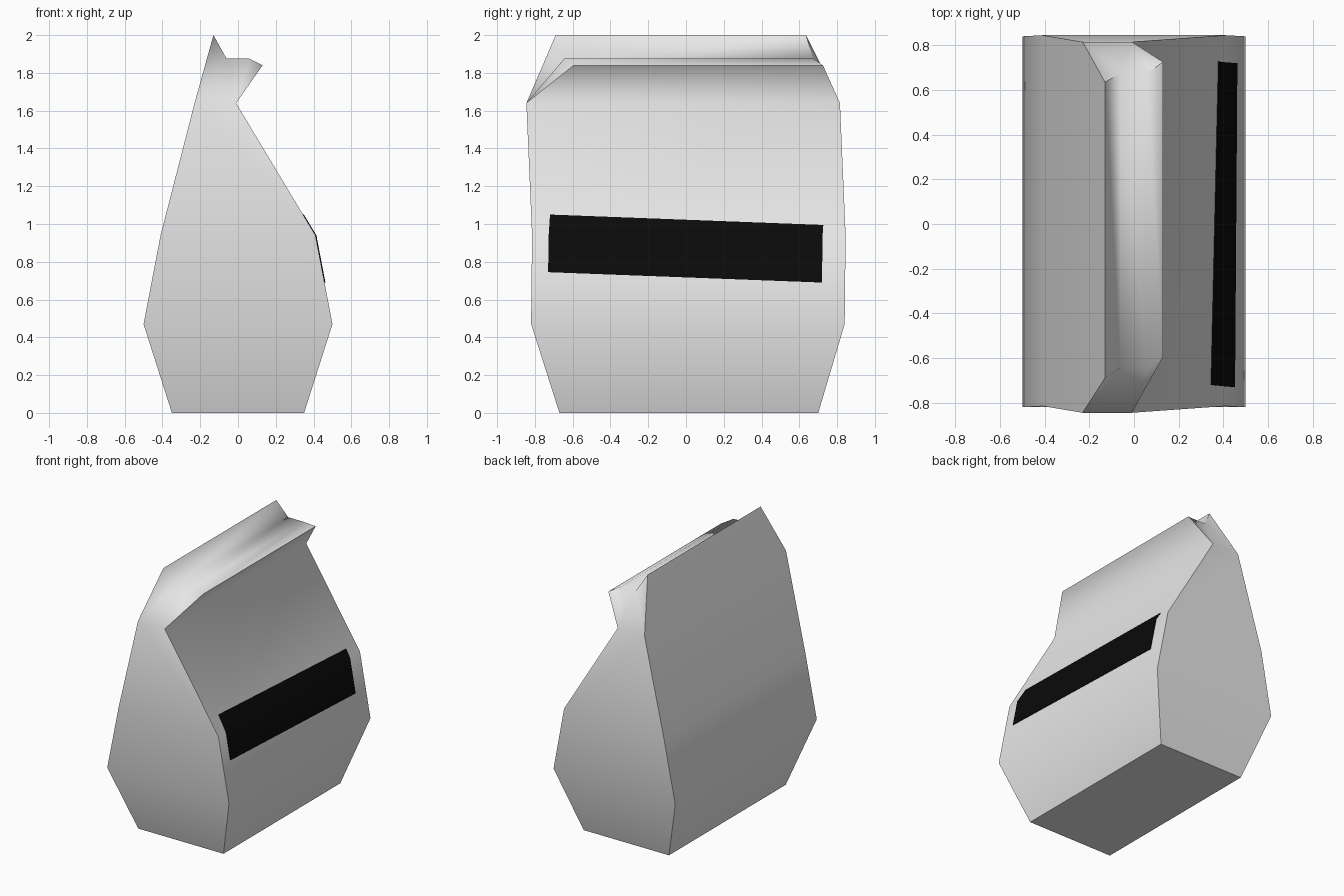
import bpy, bmesh, math

if "Cube" in bpy.data.objects:
    bpy.data.objects.remove(bpy.data.objects["Cube"])


def material(name, rgb):
    m = bpy.data.materials.new(name)
    m.diffuse_color = (*rgb, 1)
    m.use_nodes = True
    m.node_tree.nodes["Principled BSDF"].inputs["Base Color"].default_value = m.diffuse_color
    return m


def make_object(name, verts, faces, mat, angle=66):
    me = bpy.data.meshes.new(name)
    bm = bmesh.new()
    vs = [bm.verts.new(v) for v in verts]
    for f in faces:
        bm.faces.new([vs[i] for i in f])
    bmesh.ops.recalc_face_normals(bm, faces=bm.faces)
    bm.to_mesh(me)
    bm.free()
    ob = bpy.data.objects.new(name, me)
    bpy.context.collection.objects.link(ob)
    me.materials.append(mat)
    bpy.ops.object.select_all(action='DESELECT')
    ob.select_set(True)
    bpy.context.view_layer.objects.active = ob
    bpy.ops.object.shade_smooth_by_angle(angle=math.radians(angle))
    return ob


paper = material("pale_paper", (0.8, 0.8, 0.8))
black = material("black_label", (0.003, 0.003, 0.003))

# Paper bag: side profile (x, z, y at front end, y at back end)
profile = [
    (0.35, 0.00, -0.67, 0.70),
    (0.50, 0.47, -0.82, 0.84),
    (0.41, 0.94, -0.815, 0.845),
    (-0.01, 1.64, -0.845, 0.815),
    (0.13, 1.84, -0.595, 0.725),
    (0.06, 1.875, -0.645, 0.675),
    (-0.06, 1.875, -0.645, 0.675),
    (-0.13, 2.00, -0.69, 0.635),
    (-0.23, 1.64, -0.845, 0.815),
    (-0.41, 0.94, -0.815, 0.845),
    (-0.50, 0.47, -0.82, 0.84),
    (-0.35, 0.00, -0.67, 0.70),
]
n = len(profile)
verts = [(x, y0, z) for x, z, y0, y1 in profile]
verts += [(x, y1, z) for x, z, y0, y1 in profile]
faces = [(i, (i + 1) % n, (i + 1) % n + n, i + n) for i in range(n)]
# End gussets: level strips, then a fan into the folded top
cap = [(0, 1, 10, 11), (1, 2, 9, 10), (2, 3, 8, 9),
       (3, 4, 5), (3, 5, 6), (3, 6, 8), (6, 7, 8)]
faces += cap + [tuple(i + n for i in f) for f in cap]
make_object("paper_bag", verts, faces, paper)


# Label: thin plate bent over the front panel's crease
def panel_x(z):
    if z < 0.94:
        return 0.50 - 0.09 * (z - 0.47) / 0.47
    return 0.41 - 0.42 * (z - 0.94) / 0.70


rows = [((-0.73, 0.745), (0.72, 0.69)),
        ((-0.727, 0.94), (0.723, 0.94)),
        ((-0.72, 1.05), (0.727, 0.995))]
points = [p for row in rows for p in row]
lv = [(panel_x(z) + d, y, z) for d in (-0.002, 0.005) for y, z in points]
lf = [(0, 1, 3, 2), (2, 3, 5, 4), (6, 7, 9, 8), (8, 9, 11, 10)]
rim = [0, 1, 3, 5, 4, 2]
lf += [(a, b, b + 6, a + 6) for a, b in zip(rim, rim[1:] + rim[:1])]
make_object("label", lv, lf, black, 35)
